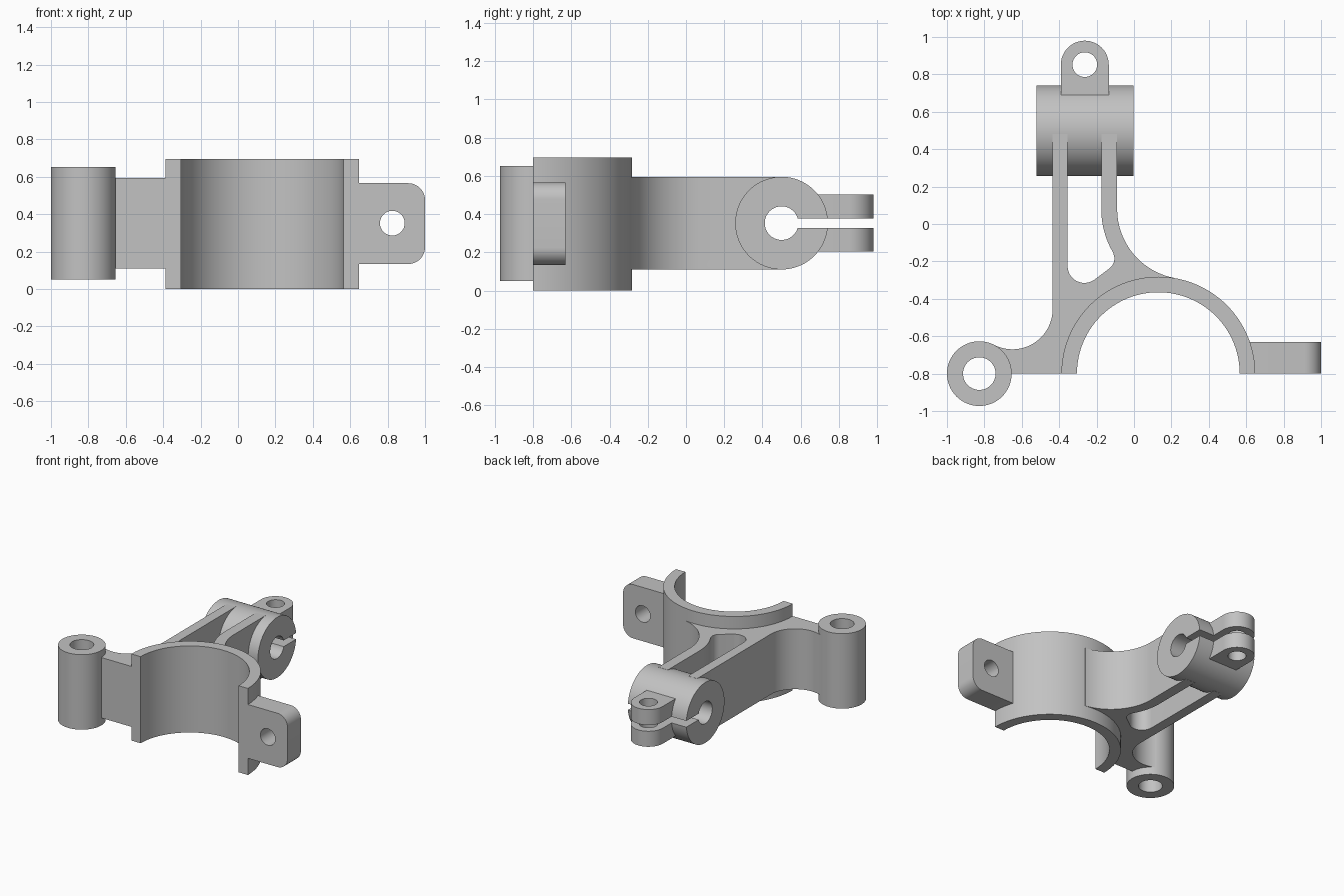
import bpy
import bmesh
from math import pi, cos, sin, asin, radians

if "Cube" in bpy.data.objects:
    bpy.data.objects.remove(bpy.data.objects["Cube"], do_unlink=True)

grey = bpy.data.materials.new("cast grey")
grey.use_nodes = True
grey.diffuse_color = (0.54, 0.54, 0.54, 1)
grey.node_tree.nodes["Principled BSDF"].inputs["Base Color"].default_value = grey.diffuse_color

# How a profile (u, v) and its extrusion depth w map to space
ALONG = {
    "x": lambda u, v, w: (w, u, v),
    "y": lambda u, v, w: (u, w, v),
    "z": lambda u, v, w: (u, v, w),
}


def arc(cx, cy, r, start, end, steps=24):
    """Points on an arc, angles in degrees."""
    angles = [radians(start + (end - start) * i / steps) for i in range(steps + 1)]
    return [(cx + r * cos(a), cy + r * sin(a)) for a in angles]


def circle(cx, cy, r):
    return arc(cx, cy, r, 0, 360, 64)[:-1]


def prism(name, loops, lo, hi, axis="z"):
    """Extrude an outline with optional hole loops from lo to hi."""
    bm = bmesh.new()
    edges = []
    for loop in loops:
        verts = [bm.verts.new(ALONG[axis](u, v, lo)) for u, v in loop]
        edges += [bm.edges.new((a, b)) for a, b in zip(verts, verts[1:] + verts[:1])]
    bmesh.ops.triangle_fill(bm, edges=edges, use_beauty=True)
    cap = bmesh.ops.extrude_face_region(bm, geom=bm.faces[:])["geom"]
    moved = [g for g in cap if isinstance(g, bmesh.types.BMVert)]
    bmesh.ops.translate(bm, verts=moved, vec=ALONG[axis](0, 0, hi - lo))
    bmesh.ops.recalc_face_normals(bm, faces=bm.faces[:])
    mesh = bpy.data.meshes.new(name)
    bm.to_mesh(mesh)
    bm.free()
    mesh.materials.append(grey)
    obj = bpy.data.objects.new(name, mesh)
    bpy.context.collection.objects.link(obj)
    return obj


MID = 0.3525                       # mid height of the casting
RING_X, RING_Y = 0.13, -0.80       # half ring centre
PIVOT_X, PIVOT_Y = -0.827, -0.80   # upright barrel centre
CLAMP_Y, CLAMP_R, BORE_R = 0.50, 0.2425, 0.088
GAP = 0.025                        # half the clamp slot
ARM_END = 0.48

# Half ring saddle
saddle = arc(RING_X, RING_Y, 0.518, 0, 180, 64) + arc(RING_X, RING_Y, 0.435, 180, 0, 64)
parts = [prism("half_ring", [saddle], 0, 0.695)]

# Upright pivot barrel
parts.append(prism("pivot_barrel",
                   [circle(PIVOT_X, PIVOT_Y, 0.173), circle(PIVOT_X, PIVOT_Y, 0.087)],
                   0.05, 0.652))

# Bolt tab with rounded outer corners
tab = [(0.59, 0.134)] + arc(0.91, 0.224, 0.09, -90, 0, 12) \
    + arc(0.91, 0.476, 0.09, 0, 90, 12) + [(0.59, 0.566)]
parts.append(prism("bolt_tab", [tab, circle(0.825, MID, 0.066)], -0.80, -0.63, "y"))

# Web with two arms: outer edge, then the open pocket between the arms
web_edge = [(-0.70, -0.80)] + arc(RING_X, RING_Y, 0.475, 180, 80, 40) \
    + arc(0.285, 0.08, 0.375, 260, 180) \
    + [(-0.09, ARM_END), (-0.175, ARM_END)] \
    + arc(0.285, 0.08, 0.46, 180, 211) \
    + arc(-0.17, -0.185, 0.065, 22, -54, 12) \
    + arc(-0.265, -0.225, 0.09, -54, -180, 20) \
    + [(-0.355, ARM_END), (-0.435, ARM_END)] \
    + arc(-0.65, -0.455, 0.215, 0, -117, 32) + [(-0.77, -0.68)]
web = prism("web_and_arms", [web_edge], MID - CLAMP_R, MID + CLAMP_R)
parts.append(web)

# Clear the arms out of the clamp bore
cutter = prism("bore_cutter", [circle(CLAMP_Y, MID, 0.15)], -0.6, 0.1, "x")
cutter.hide_render = True
cut = web.modifiers.new("bore", "BOOLEAN")
cut.operation = "DIFFERENCE"
cut.solver = "EXACT"
cut.object = cutter
bpy.context.view_layer.objects.active = web
bpy.ops.object.modifier_apply(modifier=cut.name)
bpy.data.objects.remove(cutter, do_unlink=True)

# Split clamp barrel
outer = asin(GAP / CLAMP_R) * 180 / pi
inner = asin(GAP / BORE_R) * 180 / pi
split = arc(CLAMP_Y, MID, CLAMP_R, outer, 360 - outer, 72) \
    + arc(CLAMP_Y, MID, BORE_R, 360 - inner, inner, 56)
parts.append(prism("clamp_barrel", [split], -0.522, -0.003, "x"))

# Pair of clamp ears
ear = [(-0.391, 0.65), (-0.135, 0.65)] + arc(-0.263, 0.852, 0.128, 0, 180, 36)
hole = circle(-0.263, 0.852, 0.066)
for name, lo, hi in (("lower_clamp_ear", 0.203, MID - GAP),
                     ("upper_clamp_ear", MID + GAP, 0.502)):
    parts.append(prism(name, [ear, hole], lo, hi))

# Smooth round walls, crisp edges
bpy.ops.object.select_all(action="DESELECT")
for part in parts:
    part.select_set(True)
bpy.context.view_layer.objects.active = parts[0]
bpy.ops.object.shade_smooth_by_angle(angle=radians(30))
